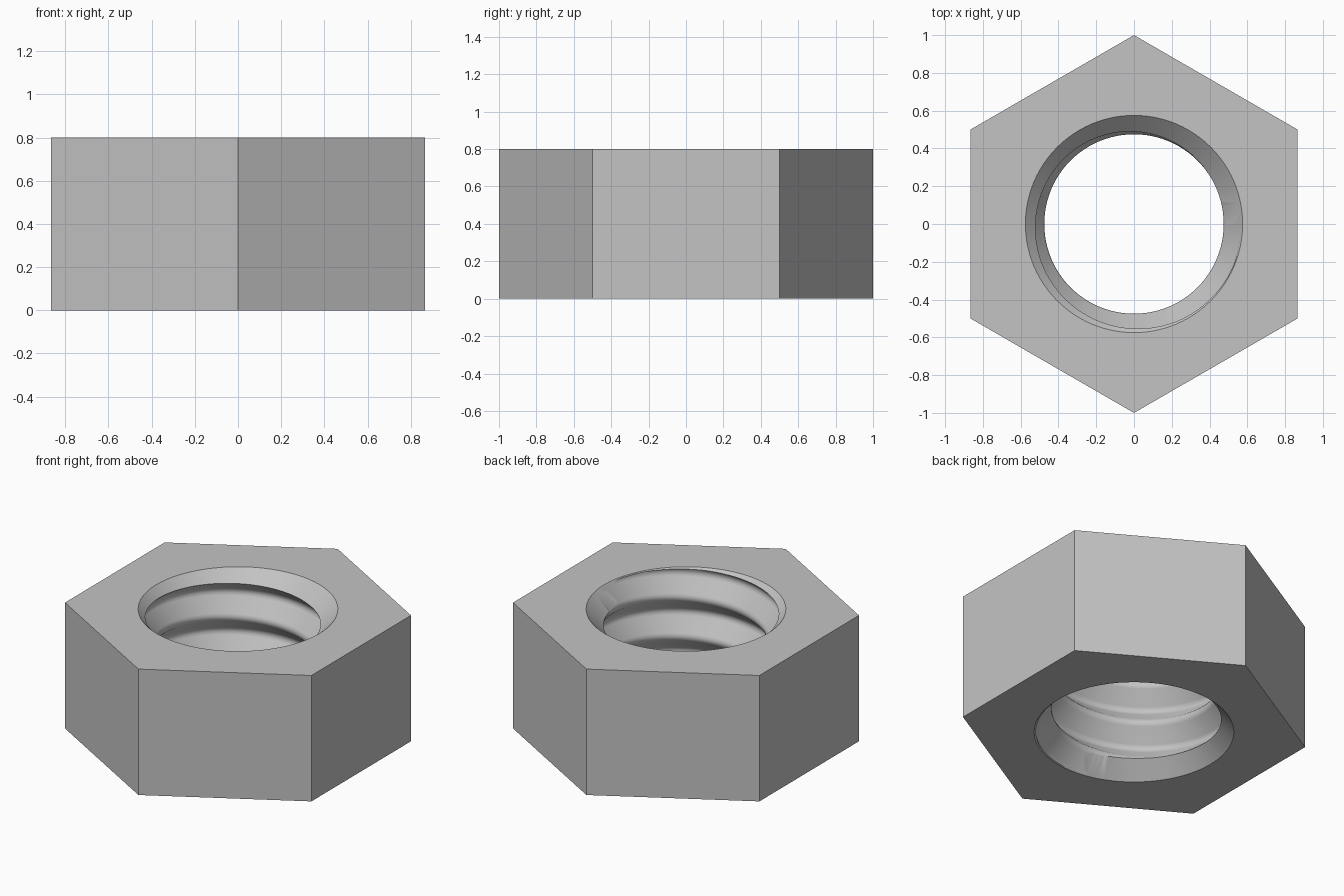
import bpy, bmesh, math
from mathutils import Vector

cube = bpy.data.objects.get("Cube")
if cube:
    bpy.data.objects.remove(cube, do_unlink=True)

HEIGHT = 0.8
CREST, ROOT = 0.475, 0.57      # thread radii
PITCH, FLAT = 0.25, 0.035
SEGMENTS = 96
START_Z = 0.666                # height of the crest's lower edge at angle zero


def new_object(name, bm):
    bmesh.ops.recalc_face_normals(bm, faces=bm.faces)
    mesh = bpy.data.meshes.new(name)
    bm.to_mesh(mesh)
    bm.free()
    obj = bpy.data.objects.new(name, mesh)
    bpy.context.collection.objects.link(obj)
    return obj


def frustum(name, sides, r_low, r_high, z_low, z_high, turn=0):
    bm = bmesh.new()
    rings = []
    for r, z in ((r_low, z_low), (r_high, z_high)):
        angles = [turn + math.tau * i / sides for i in range(sides)]
        rings.append([bm.verts.new((r * math.cos(a), r * math.sin(a), z)) for a in angles])
        bm.faces.new(rings[-1])
    for i in range(sides):
        j = (i + 1) % sides
        bm.faces.new((rings[0][i], rings[0][j], rings[1][j], rings[1][i]))
    return new_object(name, bm)


def thread_profile(soften=0.01):
    """One pitch of the thread as (radius, rise), with softened corners."""
    half = PITCH / 2
    corners = [Vector(p) for p in ((CREST, 0), (CREST, FLAT), (ROOT, half), (ROOT, half + FLAT))]
    shift = Vector((0, PITCH))
    points = []
    for i, c in enumerate(corners):
        before = corners[i - 1] if i else corners[-1] - shift
        after = corners[i + 1] if i < 3 else corners[0] + shift
        points += [c + (n - c).normalized() * soften for n in (before, after)]
    return points


def thread_cutter(first_turn=-4, last_turn=3):
    bm = bmesh.new()
    profile = thread_profile()
    count = len(profile)
    steps = (last_turn - first_turn) * SEGMENTS
    rows = []
    for k in range(steps + 1):
        a = math.tau * k / SEGMENTS
        base = START_Z + PITCH * (first_turn + k / SEGMENTS)
        rows.append([bm.verts.new((p.x * math.cos(a), p.x * math.sin(a), base + p.y))
                     for p in profile])
    # Each row ends where the row one full turn later begins
    for k in range(steps - SEGMENTS + 1):
        rows[k].append(rows[k + SEGMENTS][0])
    for k in range(steps - SEGMENTS):
        for i in range(count):
            bm.faces.new((rows[k][i], rows[k + 1][i], rows[k + 1][i + 1], rows[k][i + 1]))
    bmesh.ops.delete(bm, geom=[v for v in bm.verts if not v.link_faces], context='VERTS')
    # Close both open ends with a fan to the axis
    rim = [e for e in bm.edges if e.is_boundary]
    low = bm.verts.new((0, 0, -0.6))
    high = bm.verts.new((0, 0, HEIGHT + 0.6))
    for e in rim:
        middle = (e.verts[0].co.z + e.verts[1].co.z) / 2
        bm.faces.new((*e.verts, low if middle < HEIGHT / 2 else high))
    return new_object("thread_cutter", bm)


# Hexagonal body with a corner at the front and back
nut = frustum("hex_nut", 6, 1, 1, 0, HEIGHT, math.pi / 2)

# Threaded bore, then a 45 degree countersink at each end
cutters = [
    thread_cutter(),
    frustum("top_countersink", SEGMENTS, 0.375, 0.675, HEIGHT - 0.2, HEIGHT + 0.1),
    frustum("bottom_countersink", SEGMENTS, 0.675, 0.375, -0.1, 0.2),
]
bpy.ops.object.select_all(action='DESELECT')
nut.select_set(True)
bpy.context.view_layer.objects.active = nut
for cutter in cutters:
    cutter.hide_render = True
    mod = nut.modifiers.new(cutter.name, 'BOOLEAN')
    mod.operation = 'DIFFERENCE'
    mod.solver = 'EXACT'
    mod.object = cutter
    bpy.ops.object.modifier_apply(modifier=mod.name)
for cutter in cutters:
    bpy.data.objects.remove(cutter, do_unlink=True)

# Plain steel grey
steel = bpy.data.materials.new("steel_grey")
steel.use_nodes = True
color = (0.55, 0.55, 0.55, 1)
steel.diffuse_color = color
steel.node_tree.nodes["Principled BSDF"].inputs["Base Color"].default_value = color
nut.data.materials.clear()
nut.data.materials.append(steel)

bpy.ops.object.shade_smooth_by_angle(angle=math.radians(32))
